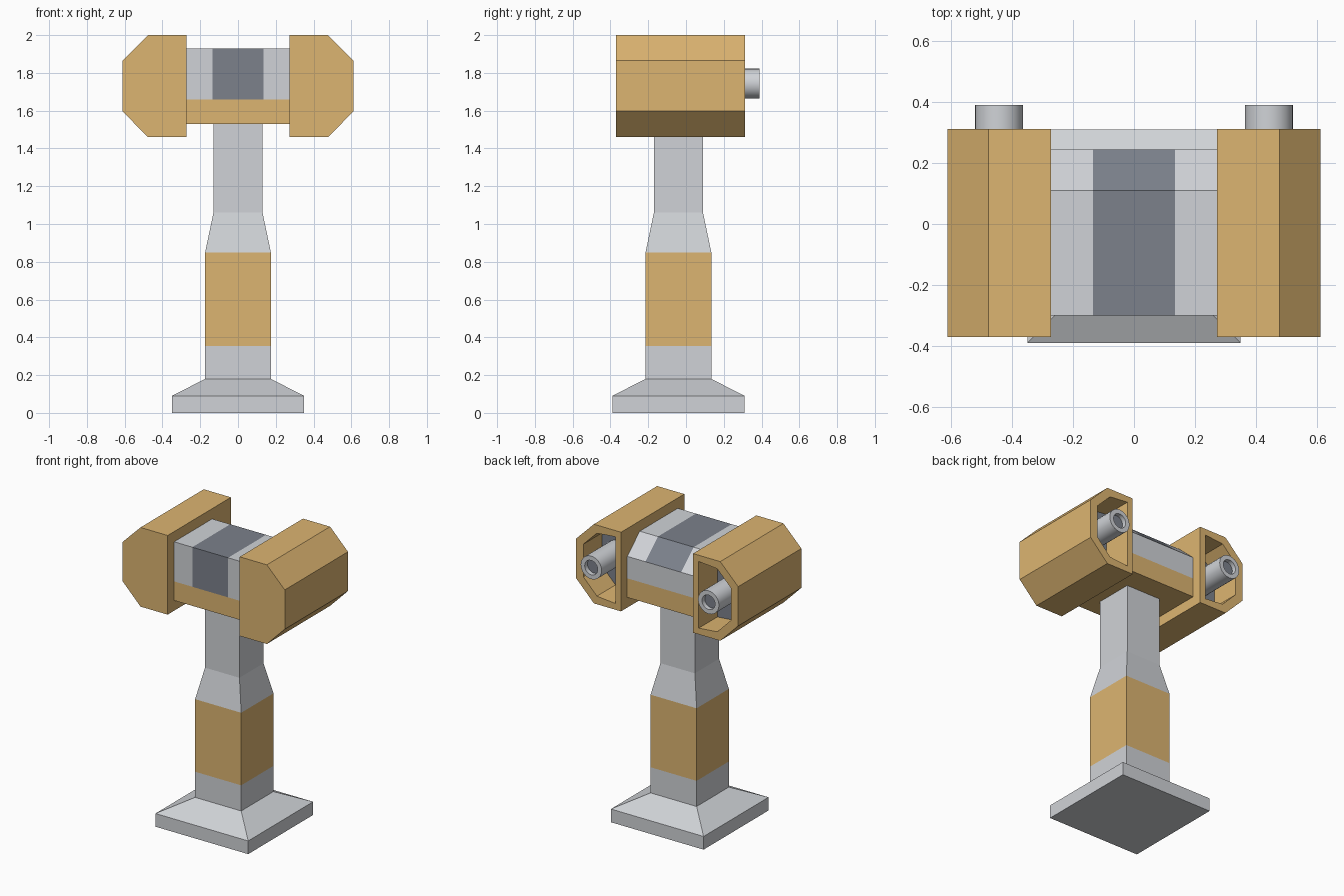
import bpy, bmesh, math
from mathutils import Matrix, Vector

if "Cube" in bpy.data.objects:
    bpy.data.objects.remove(bpy.data.objects["Cube"])


def material(name, color):
    m = bpy.data.materials.new(name)
    m.diffuse_color = (*color, 1)
    m.use_nodes = True
    m.node_tree.nodes["Principled BSDF"].inputs["Base Color"].default_value = m.diffuse_color
    return m


GREY = material("light_grey", (0.63, 0.65, 0.68))
GOLD = material("gold", (0.72, 0.46, 0.165))
DARK = material("slate", (0.2, 0.22, 0.26))
MATS = (GREY, GOLD, DARK)


def finish(name, bm, mirror=False):
    bmesh.ops.recalc_face_normals(bm, faces=bm.faces)
    mesh = bpy.data.meshes.new(name)
    bm.to_mesh(mesh)
    bm.free()
    for m in MATS:
        mesh.materials.append(m)
    ob = bpy.data.objects.new(name, mesh)
    bpy.context.collection.objects.link(ob)
    if mirror:
        ob.modifiers.new("mirror", 'MIRROR').use_axis[0] = True
    return ob


def prism(points, offset):
    """Extrude a closed outline along a vector."""
    bm = bmesh.new()
    face = bm.faces.new([bm.verts.new(p) for p in points])
    top = bmesh.ops.extrude_face_region(bm, geom=[face], use_keep_orig=True)
    moved = [v for v in top["geom"] if isinstance(v, bmesh.types.BMVert)]
    bmesh.ops.translate(bm, verts=moved, vec=offset)
    bmesh.ops.recalc_face_normals(bm, faces=bm.faces)
    bm.normal_update()
    return bm


def cut(bm, co, no):
    bmesh.ops.bisect_plane(bm, geom=bm.verts[:] + bm.edges[:] + bm.faces[:],
                           plane_co=co, plane_no=no)
    bm.normal_update()


def square_loft(sections, y=-0.04):
    """Stack square sections given as (height, half width)."""
    bm = bmesh.new()
    rings = [[bm.verts.new((sx * h, y + sy * h, z)) for sx, sy in
              ((-1, -1), (1, -1), (1, 1), (-1, 1))] for z, h in sections]
    for a, b in zip(rings, rings[1:]):
        for i in range(4):
            j = (i + 1) % 4
            bm.faces.new((a[i], a[j], b[j], b[i]))
    bm.faces.new(rings[0])
    bm.faces.new(rings[-1])
    return bm


def recess(bm, face, rim, depth, mat):
    """Inset a face and push it inward."""
    bmesh.ops.inset_individual(bm, faces=[face], thickness=rim)
    face.normal_update()
    inward = -face.normal.copy() * depth
    floor = bmesh.ops.extrude_discrete_faces(bm, faces=[face])["faces"][0]
    bmesh.ops.translate(bm, verts=floor.verts[:], vec=inward)
    floor.material_index = mat


# Foot and column with a gold grip
finish("foot", square_loft([(0, 0.35), (0.09, 0.35), (0.18, 0.174)]))
bm = square_loft([(0.18, 0.174), (0.355, 0.174), (0.85, 0.174),
                  (1.06, 0.13), (1.54, 0.13)])
for f in bm.faces:
    if 0.36 < f.calc_center_median().z < 0.84:
        f.material_index = 1
finish("column", bm)

# Head block with gold lower band and dark centre stripe
outline = [(-0.3, 1.53), (0.245, 1.53), (0.245, 1.81), (0.11, 1.93), (-0.3, 1.93)]
bm = prism([(-0.272, y, z) for y, z in outline], Vector((0.544, 0, 0)))
cut(bm, (0, 0, 1.66), (0, 0, 1))
for x in (-0.135, 0.135):
    cut(bm, (x, 0, 0), (1, 0, 0))
for f in bm.faces:
    c = f.calc_center_median()
    if c.z < 1.66:
        f.material_index = 1
    elif abs(c.x) < 0.13 and f.normal.y < 0.9:
        f.material_index = 2
finish("head_block", bm)

# Side pods, closed at the front and hollow at the back
outline = [(0.272, 1.46), (0.477, 1.46), (0.612, 1.597),
           (0.612, 1.865), (0.477, 2.0), (0.272, 2.0)]
bm = prism([(x, -0.37, z) for x, z in outline], Vector((0, 0.682, 0)))
for f in bm.faces:
    f.material_index = 1
recess(bm, max(bm.faces, key=lambda f: f.calc_center_median().y), 0.06, 0.2, 2)
finish("side_pods", bm, mirror=True)

# Pipes standing in the pod openings
bm = bmesh.new()
bmesh.ops.create_cone(bm, cap_ends=True, segments=24, radius1=0.079, radius2=0.079,
                      depth=0.29, matrix=Matrix.Translation((0.443, 0.245, 1.743))
                      @ Matrix.Rotation(math.radians(-90), 4, 'X'))
bm.normal_update()
recess(bm, max(bm.faces, key=lambda f: f.calc_center_median().y), 0.03, 0.03, 2)
pipes = finish("rear_pipes", bm, mirror=True)
bpy.context.view_layer.objects.active = pipes
pipes.select_set(True)
bpy.ops.object.shade_smooth_by_angle(angle=math.radians(30))
